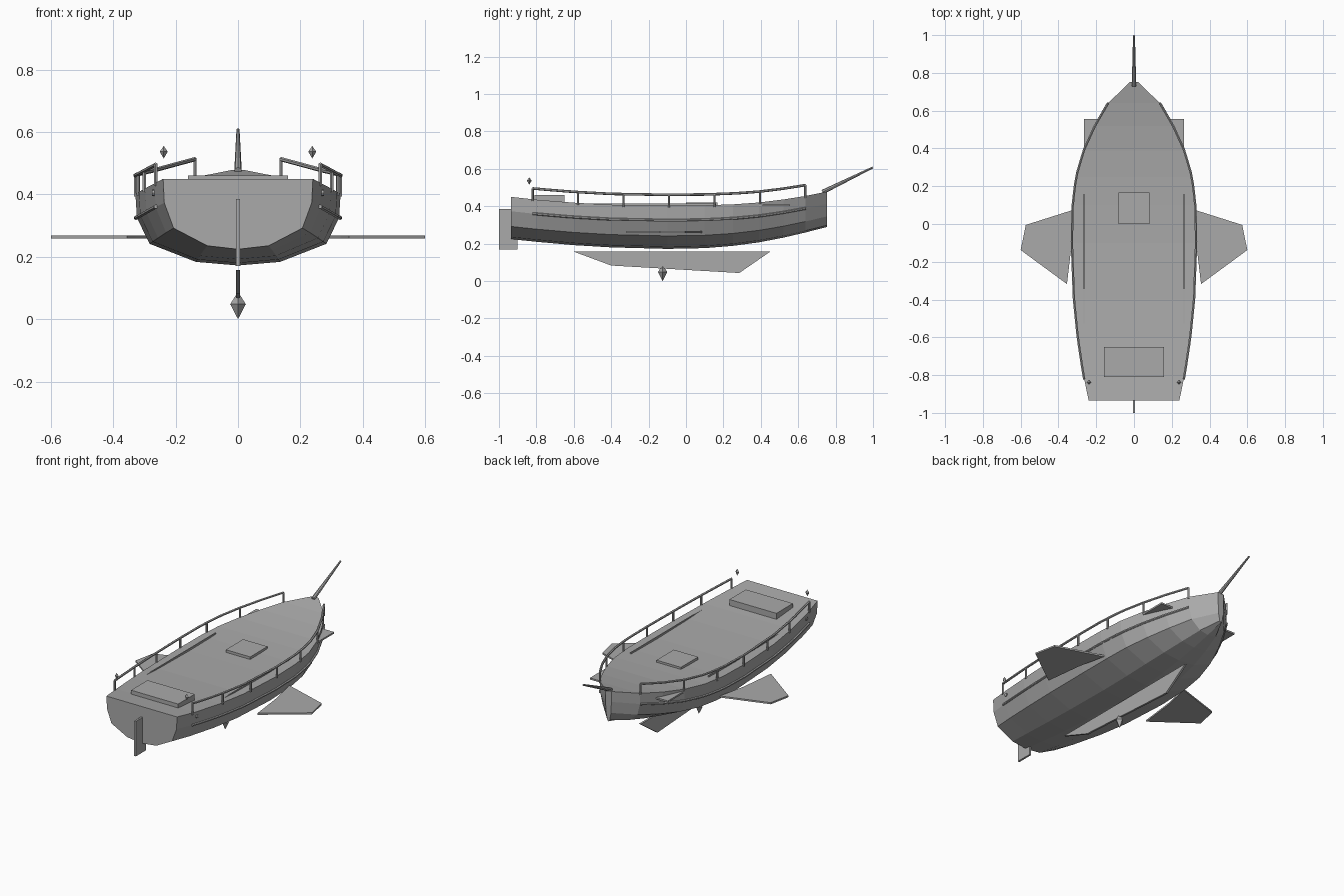
import bpy, bmesh
from mathutils import Vector

old = bpy.data.objects.get("Cube")
if old:
    bpy.data.objects.remove(old, do_unlink=True)

grey = bpy.data.materials.new("plain grey")
grey.use_nodes = True
grey.diffuse_color = (0.4, 0.4, 0.4, 1)
grey.node_tree.nodes["Principled BSDF"].inputs["Base Color"].default_value = (0.4, 0.4, 0.4, 1)


def finish(name, bm):
    bmesh.ops.recalc_face_normals(bm, faces=bm.faces)
    mesh = bpy.data.meshes.new(name)
    bm.to_mesh(mesh)
    bm.free()
    mesh.materials.append(grey)
    obj = bpy.data.objects.new(name, mesh)
    bpy.context.collection.objects.link(obj)
    return obj


def box(name, low, high):
    bm = bmesh.new()
    bmesh.ops.create_cube(bm, size=1)
    for v in bm.verts:
        v.co = [l + (c + 0.5) * (h - l) for l, h, c in zip(low, high, v.co)]
    return finish(name, bm)


def plate(name, points, push):
    """Flat outline given thickness along push."""
    bm = bmesh.new()
    push = Vector(push)
    face = bm.faces.new([bm.verts.new(Vector(p) - push / 2) for p in points])
    extra = bmesh.ops.extrude_face_region(bm, geom=[face])["geom"]
    bmesh.ops.translate(bm, vec=push, verts=[g for g in extra if isinstance(g, bmesh.types.BMVert)])
    return finish(name, bm)


def tube(name, path, radii, sides=6):
    """Round bar through the path, as one mesh of short cones."""
    bm = bmesh.new()
    for i in range(len(path) - 1):
        a, b = Vector(path[i]), Vector(path[i + 1])
        new = bmesh.ops.create_cone(bm, cap_ends=True, segments=sides, radius1=radii[0],
                                    radius2=radii[-1], depth=(b - a).length)["verts"]
        turn = (b - a).to_track_quat("Z", "Y")
        for v in new:
            v.co = turn @ v.co + (a + b) / 2
    return finish(name, bm)


def crystal(name, center, radius, up, down):
    bm = bmesh.new()
    c = Vector(center)
    ring = [bm.verts.new(c + Vector(d) * radius)
            for d in ((1, 0, 0), (0, 1, 0), (-1, 0, 0), (0, -1, 0))]
    for end in (up, -down):
        tip = bm.verts.new(c + Vector((0, 0, end)))
        for i in range(4):
            bm.faces.new((ring[i], ring[(i + 1) % 4], tip))
    return finish(name, bm)


# Hull stations: y, half width, deck height, keel height
stations = [
    (-0.935, 0.24, 0.45, 0.224), (-0.8, 0.268, 0.435, 0.21), (-0.6, 0.298, 0.419, 0.192),
    (-0.4, 0.318, 0.408, 0.18), (-0.1, 0.329, 0.403, 0.172), (0.1, 0.325, 0.405, 0.176),
    (0.25, 0.307, 0.41, 0.188), (0.39, 0.266, 0.42, 0.207), (0.52, 0.207, 0.436, 0.232),
    (0.64, 0.137, 0.455, 0.26), (0.753, 0.02, 0.478, 0.289)]
section = [(1, 0), (0.985, 0.34), (0.86, 0.7), (0.41, 0.95), (0, 1)]


def at(y):
    """Half width, deck and keel height of the hull at y."""
    for a, b in zip(stations, stations[1:]):
        if y <= b[0]:
            t = (y - a[0]) / (b[0] - a[0])
            return [p + (q - p) * t for p, q in zip(a[1:], b[1:])]


# Hull with deck, transom and stem face
bm = bmesh.new()
loops = []
for y, w, top, keel in stations:
    half = [(w * f, y, top + (keel - top) * g) for f, g in section]
    other = [(-x, y, z) for x, y, z in reversed(half[:-1])]
    loops.append([bm.verts.new(p) for p in half + other])
for a, b in zip(loops, loops[1:]):
    for i in range(len(a)):
        j = (i + 1) % len(a)
        bm.faces.new((a[i], a[j], b[j], b[i]))
bm.faces.new(loops[0])
bm.faces.new(loops[-1])
finish("hull", bm)

# Parts on both sides
for side, s in (("left", 1), ("right", -1)):
    rail, strake = [], []
    for k in range(25):
        y = -0.82 + 1.458 * k / 24
        w, top, keel = at(y)
        rail.append((s * w, y, top + 0.058))
        strake.append((s * (w * 0.985 + 0.003), y, top + (keel - top) * 0.34))
        if k % 4 == 0:
            tube(f"{side}_rail_post_{k // 4 + 1}",
                 [(s * w, y, top - 0.01), (s * w, y, top + 0.058)], [0.006])
    tube(side + "_hand_rail", rail, [0.007])
    tube(side + "_rub_rail", strake, [0.007])

    # Side wing
    outline = [(0.29, 0.085), (0.573, -0.005), (0.6, -0.138), (0.355, -0.318), (0.328, -0.09)]
    plate(side + "_wing", [(s * x, y, 0.263) for x, y in outline], (0, 0, 0.01))

    # Bow fin, deck strip, stern peg and stern crystal
    xs = sorted((s * 0.1, s * 0.265))
    box(side + "_bow_fin", (xs[0], 0.345, 0.4), (xs[1], 0.555, 0.41))
    box(side + "_deck_strip", (s * 0.265 - 0.003, -0.54, 0.4), (s * 0.265 + 0.003, 0.16, 0.415))
    tube(side + "_stern_peg", [(s * 0.255, -0.785, 0.405), (s * 0.275, -0.785, 0.405)], [0.01], 8)
    crystal(side + "_stern_crystal", (s * 0.238, -0.838, 0.537), 0.013, 0.018, 0.022)

# Deck furniture
box("deck_hatch", (-0.083, 0, 0.39), (0.083, 0.168, 0.42))
box("stern_locker", (-0.16, -0.81, 0.41), (0.16, -0.65, 0.46))

# Bowsprit, rudder, keel fin and its crystal
tube("bowsprit", [(0, 0.73, 0.476), (0, 0.998, 0.607)], [0.012, 0.005], 8)
box("rudder", (-0.006, -1, 0.17), (0.006, -0.9, 0.385))
plate("keel_fin", [(0, -0.6, 0.157), (0, 0.45, 0.157), (0, 0.285, 0.043), (0, -0.4, 0.083)],
      (0.012, 0, 0))
crystal("keel_crystal", (0, -0.125, 0.048), 0.025, 0.04, 0.048)
